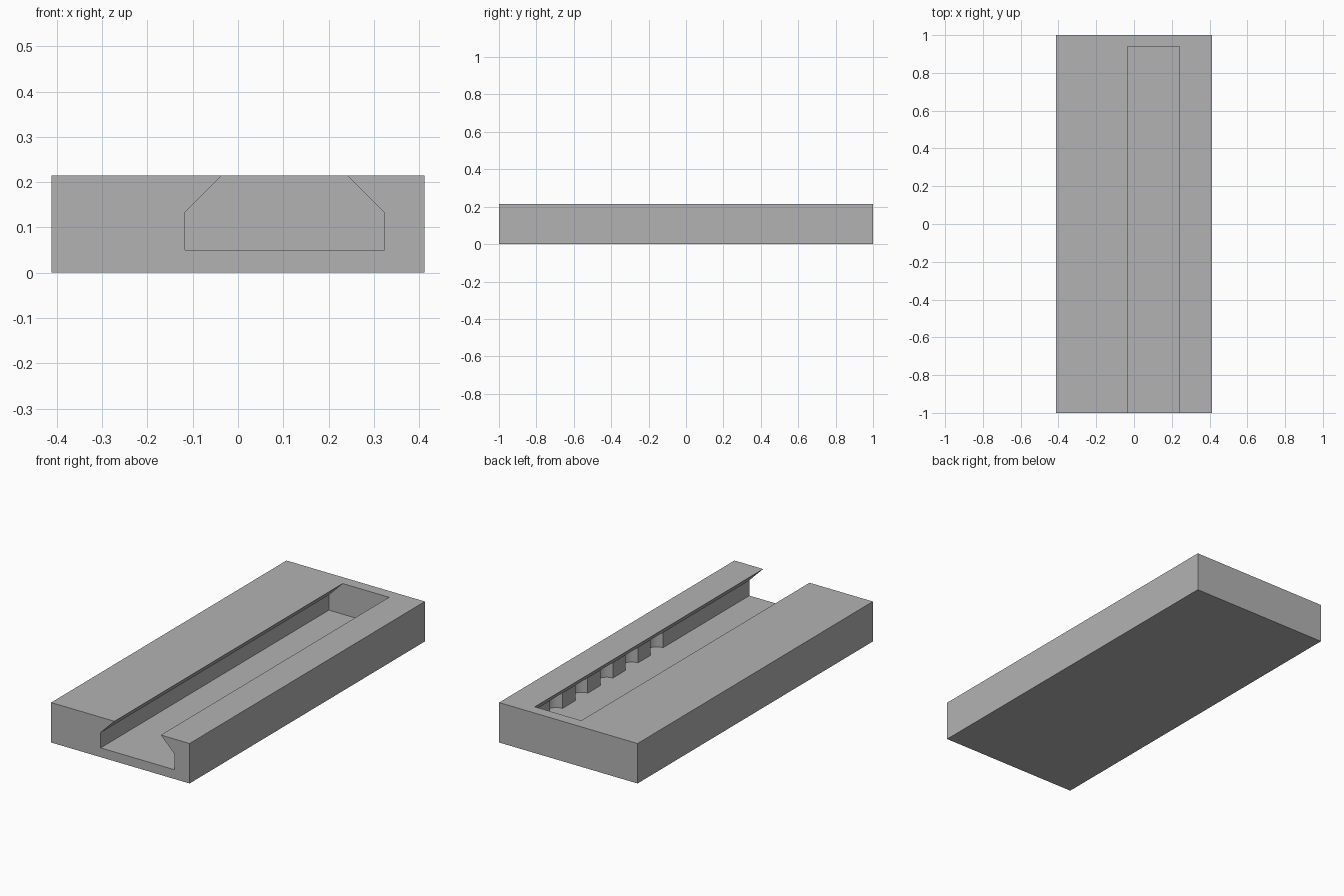
import bpy, bmesh
from mathutils import Matrix

if "Cube" in bpy.data.objects:
    bpy.data.objects.remove(bpy.data.objects["Cube"], do_unlink=True)

HALF_W, HEIGHT = 0.412, 0.215
SLOT_X, SLOT_END = 0.103, 0.94
WALL, LIP = 0.22, 0.138              # slot half widths at the floor and at the top
FLOOR, SHOULDER = 0.05, 0.133
PITCH, RADIUS = 0.2135, 0.053        # detent spacing and radius

grey = bpy.data.materials.new("grey")
grey.use_nodes = True
colour = (0.45, 0.45, 0.45, 1)
grey.diffuse_color = colour
grey.node_tree.nodes["Principled BSDF"].inputs["Base Color"].default_value = colour


def add_object(name, bm):
    bmesh.ops.recalc_face_normals(bm, faces=bm.faces)
    mesh = bpy.data.meshes.new(name)
    bm.to_mesh(mesh)
    bm.free()
    mesh.materials.append(grey)
    obj = bpy.data.objects.new(name, mesh)
    bpy.context.collection.objects.link(obj)
    return obj


def extrude_profile(name, points, y0, y1):
    """Extrude an (x, z) outline along y."""
    bm = bmesh.new()
    face = bm.faces.new([bm.verts.new((x, y0, z)) for x, z in points])
    out = bmesh.ops.extrude_face_region(bm, geom=[face])
    verts = [v for v in out["geom"] if isinstance(v, bmesh.types.BMVert)]
    bmesh.ops.translate(bm, vec=(0, y1 - y0, 0), verts=verts)
    return add_object(name, bm)


def cut(target, cutter):
    """Subtract the cutter, apply the result and discard the cutter."""
    mod = target.modifiers.new("cut", "BOOLEAN")
    mod.operation, mod.solver, mod.object = "DIFFERENCE", "EXACT", cutter
    bpy.context.view_layer.objects.active = target
    bpy.ops.object.modifier_apply(modifier=mod.name)
    bpy.data.objects.remove(cutter, do_unlink=True)


# Solid rail block
rail = extrude_profile("rail_block", [(-HALF_W, 0), (HALF_W, 0),
                                      (HALF_W, HEIGHT), (-HALF_W, HEIGHT)], -1, 1)

# Undercut slot, open at the front and closed at the back
over = 0.02
right = [(WALL, FLOOR), (WALL, SHOULDER), (LIP, HEIGHT), (LIP, HEIGHT + over)]
outline = right + [(-x, z) for x, z in reversed(right)]
cut(rail, extrude_profile("slot_cutter", [(SLOT_X + x, z) for x, z in outline],
                          -1 - over, SLOT_END))

# Row of rounded detents in the left wall of the slot
bm = bmesh.new()
for i in range(-1, 5):
    centre = (SLOT_X + WALL, i * PITCH, (FLOOR + SHOULDER) / 2)
    bmesh.ops.create_cone(bm, cap_ends=True, segments=32, radius1=RADIUS, radius2=RADIUS,
                          depth=SHOULDER - FLOOR, matrix=Matrix.Translation(centre))
cut(rail, add_object("detent_cutter", bm))

# Smooth the detents, keep the block edges sharp
bpy.ops.object.select_all(action="DESELECT")
rail.select_set(True)
bpy.context.view_layer.objects.active = rail
bpy.ops.object.shade_smooth_by_angle()
